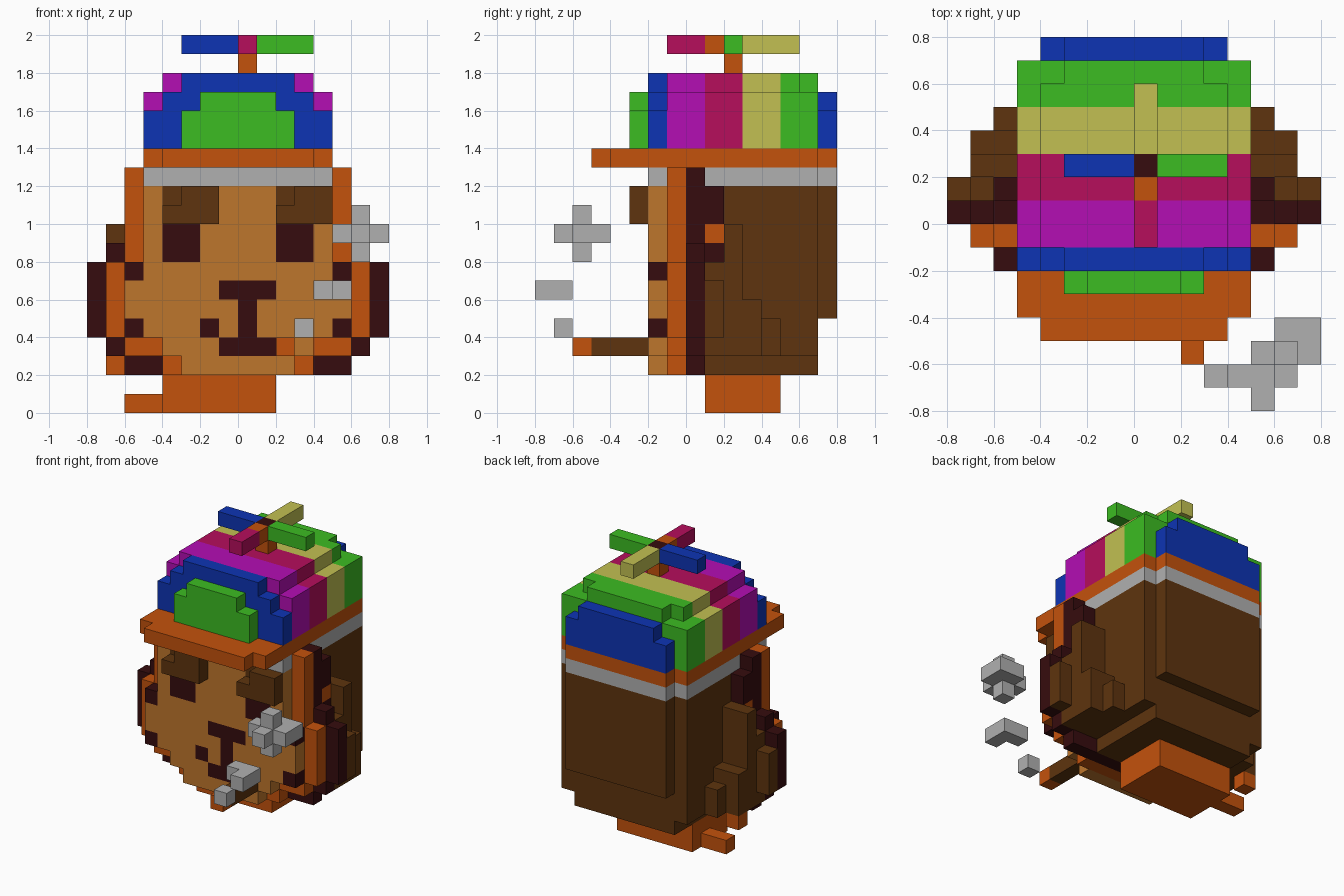
import bpy
import bmesh
from mathutils import Vector

if "Cube" in bpy.data.objects:
    bpy.data.objects.remove(bpy.data.objects["Cube"], do_unlink=True)

UNIT = 0.1
HEX = {
    "orange": "C4520C", "tan": "BE762C", "brown": "5E340E", "dark": "360C0E",
    "grey": "B0B0B0", "blue": "0D34B4", "green": "3CBC22", "purple": "B40EB4",
    "crimson": "B60E5C", "yellow": "C2C052",
}


def linear(code):
    values = [int(code[i:i + 2], 16) / 255 for i in (0, 2, 4)]
    return [v / 12.92 if v < 0.04 else ((v + 0.055) / 1.055) ** 2.4 for v in values] + [1]


materials = {}
for name, code in HEX.items():
    mat = bpy.data.materials.new(name)
    mat.use_nodes = True
    mat.diffuse_color = linear(code)
    mat.node_tree.nodes["Principled BSDF"].inputs["Base Color"].default_value = linear(code)
    materials[name] = mat

cells = {}


def box(part, colour, x0, x1, y0, y1, z0, z1):
    """Fill a block of unit cubes; later blocks replace earlier ones."""
    for x in range(x0, x1):
        for y in range(y0, y1):
            for z in range(z0, z1):
                cells[x, y, z] = (part, colour)


def wide(part, colour, half, *rest):
    """Block centred on x."""
    box(part, colour, -half, half, *rest)


def pair(part, colour, x0, x1, *rest):
    """Block mirrored to both sides."""
    box("left_" + part, colour, x0, x1, *rest)
    box("right_" + part, colour, -x1, -x0, *rest)


# Body and back
wide("body", "brown", 4, 1, 7, 2, 3)
wide("body", "brown", 5, 1, 7, 3, 12)
wide("body", "brown", 4, 7, 8, 5, 12)
wide("hat_band", "grey", 5, 1, 7, 12, 13)
wide("hat_band", "grey", 4, 7, 8, 12, 13)

# Layered mane rings behind the face
for half, z0, z1 in ((6, 2, 3), (7, 3, 4), (8, 4, 8), (7, 8, 9), (6, 9, 13)):
    wide("rear_mane", "dark", half, 0, 1, z0, z1)
for half, z0, z1 in ((4, 2, 3), (6, 3, 4), (7, 4, 8), (6, 8, 13)):
    wide("front_mane", "orange", half, -1, 0, z0, z1)

# Side fur tufts
pair("fur", "brown", 5, 6, 1, 2, 3, 8)
pair("fur", "dark", 5, 6, 1, 2, 8, 12)
pair("fur", "orange", 5, 6, 1, 2, 9, 10)
pair("fur", "brown", 5, 7, 2, 3, 3, 10)
pair("fur", "brown", 5, 7, 3, 4, 3, 6)
pair("fur", "brown", 5, 6, 4, 5, 3, 5)
pair("fur", "brown", 6, 7, 1, 2, 3, 8)
pair("fur", "brown", 7, 8, 1, 2, 4, 7)

# Face
for half, z0, z1 in ((3, 2, 3), (4, 3, 4), (6, 4, 8), (5, 8, 12)):
    wide("face", "tan", half, -2, -1, z0, z1)
wide("hat_band", "grey", 5, -2, -1, 12, 13)
for z in (4, 7):
    pair("cheek_spot", "dark", 5, 6, -2, -1, z, z + 1)
pair("eye", "dark", 2, 4, -2, -1, 8, 10)
box("nose", "dark", -1, 2, -2, -1, 6, 7)
box("nose", "dark", 0, 1, -2, -1, 4, 6)
box("mouth", "dark", -1, 2, -2, -1, 3, 4)
box("mouth", "dark", -2, -1, -2, -1, 4, 5)

# Eyebrows, each with its upper inner corner set back
for part, x in (("right_eyebrow", -4), ("left_eyebrow", 2)):
    box(part, "brown", x, x + 3, -3, -2, 10, 11)
    box(part, "brown", x + 1, x + 3, -3, -2, 11, 12)
    box(part, "brown", x, x + 1, -2, -1, 11, 12)

# Foot and tail
box("foot", "orange", -4, 2, 1, 5, 0, 2)
box("tail", "orange", -6, -4, 3, 4, 0, 1)
box("tail", "orange", -7, -6, 3, 4, 2, 3)

# Rolled stick and smoke puffs
box("stick", "brown", 2, 3, -5, -2, 3, 4)
box("stick_tip", "orange", 2, 3, -6, -5, 3, 4)
box("small_puff", "grey", 3, 4, -7, -6, 4, 5)
box("middle_puff", "grey", 4, 6, -7, -6, 6, 7)
box("middle_puff", "grey", 5, 6, -8, -7, 6, 7)
box("large_puff", "grey", 5, 8, -6, -5, 9, 10)
box("large_puff", "grey", 6, 8, -5, -4, 9, 10)
box("large_puff", "grey", 6, 7, -7, -6, 9, 10)
box("large_puff", "grey", 6, 7, -6, -5, 8, 11)

# Cap brim
wide("brim", "orange", 4, -5, 8, 13, 14)
wide("brim", "orange", 5, -4, 7, 13, 14)

# Cap stripes: colour, y range, half widths of the stepped rows upward
STRIPES = (
    ("green", -3, -2, (3, 3, 2)), ("blue", -2, -1, (5, 5, 4, 3)),
    ("purple", -1, 1, (5, 5, 5, 4)), ("crimson", 1, 3, (5, 5, 5, 4)),
    ("yellow", 3, 5, (5, 5, 5, 4)), ("green", 5, 6, (5, 5, 5, 4)),
    ("green", 6, 7, (5, 5, 5, 3)), ("blue", 7, 8, (4, 4, 3)),
)
for colour, y0, y1, halves in STRIPES:
    for row, half in enumerate(halves):
        wide("cap", colour, half, y0, y1, 14 + row, 15 + row)

# Propeller
box("propeller_stem", "orange", 0, 1, 2, 3, 18, 19)
box("propeller", "dark", 0, 1, 2, 3, 19, 20)
box("propeller", "blue", -3, 0, 2, 3, 19, 20)
box("propeller", "green", 1, 4, 2, 3, 19, 20)
box("propeller", "yellow", 0, 1, 3, 6, 19, 20)
box("propeller", "orange", 0, 1, 1, 2, 19, 20)
box("propeller", "crimson", 0, 1, -1, 1, 19, 20)


def build(part):
    """Skin the outer cube faces of one part."""
    bm = bmesh.new()
    verts, slots = {}, []
    for cell, (owner, colour) in cells.items():
        if owner != part:
            continue
        if colour not in slots:
            slots.append(colour)
        for axis in range(3):
            for side in (0, 1):
                step = [0, 0, 0]
                step[axis] = 2 * side - 1
                if tuple(c + s for c, s in zip(cell, step)) in cells:
                    continue
                u, v = (axis + 1) % 3, (axis + 2) % 3
                ring = []
                for du, dv in ((0, 0), (1, 0), (1, 1), (0, 1)):
                    corner = list(cell)
                    corner[axis] += side
                    corner[u] += du
                    corner[v] += dv
                    key = tuple(corner)
                    if key not in verts:
                        verts[key] = bm.verts.new(Vector(key) * UNIT)
                    ring.append(verts[key])
                face = bm.faces.new(ring if side else ring[::-1])
                face.material_index = slots.index(colour)
    mesh = bpy.data.meshes.new(part)
    bm.to_mesh(mesh)
    bm.free()
    for colour in slots:
        mesh.materials.append(materials[colour])
    bpy.context.collection.objects.link(bpy.data.objects.new(part, mesh))


for part in sorted({owner for owner, _ in cells.values()}):
    build(part)
